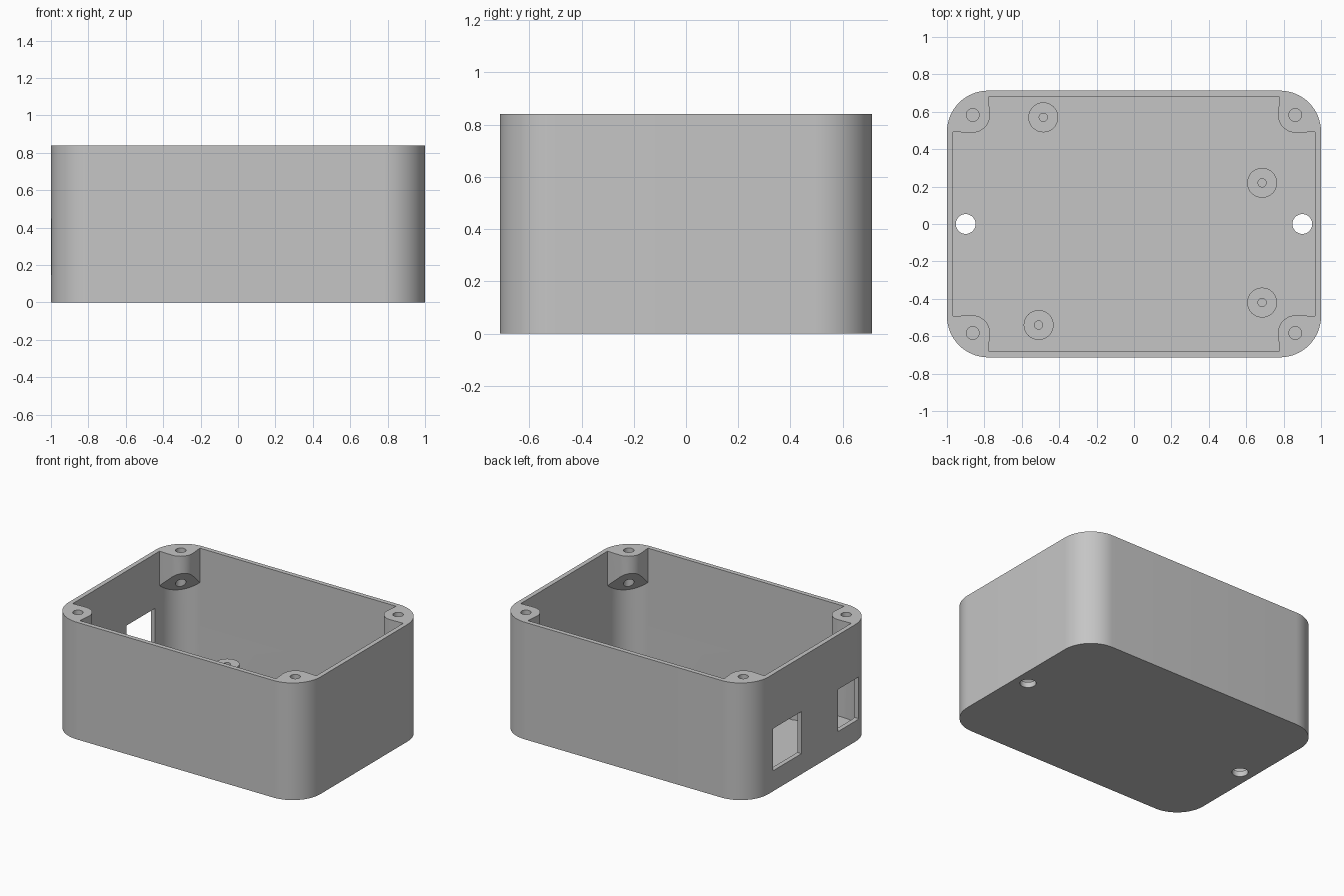
import bpy
import bmesh
from math import cos, sin, pi, radians, sqrt

if "Cube" in bpy.data.objects:
    bpy.data.objects.remove(bpy.data.objects["Cube"], do_unlink=True)

HX, HY, H = 1.0, 0.713, 0.84      # half length, half depth, height
WALL, FLOOR, R = 0.033, 0.04, 0.22

grey = bpy.data.materials.new("plain grey")
grey.use_nodes = True
colour = (0.56, 0.56, 0.56, 1)
grey.diffuse_color = colour
grey.node_tree.nodes["Principled BSDF"].inputs["Base Color"].default_value = colour


def arc(cx, cy, r, start, end, steps):
    angles = [radians(start + (end - start) * i / steps) for i in range(steps + 1)]
    return [(cx + r * cos(a), cy + r * sin(a)) for a in angles]


def rounded_rect(hx, hy, r):
    pts = []
    for i, (sx, sy) in enumerate([(1, 1), (-1, 1), (-1, -1), (1, -1)]):
        pts += arc(sx * (hx - r), sy * (hy - r), r, 90 * i, 90 * i + 90, 16)
    return pts


def prism(name, profile, bottom, top):
    """Extrude a profile; bottom may be a height or a function of x and y."""
    low = bottom if callable(bottom) else lambda x, y: bottom
    bm = bmesh.new()
    a = [bm.verts.new((x, y, low(x, y))) for x, y in profile]
    b = [bm.verts.new((x, y, top)) for x, y in profile]
    bm.faces.new(a)
    bm.faces.new(b)
    n = len(profile)
    for i in range(n):
        j = (i + 1) % n
        bm.faces.new((a[i], a[j], b[j], b[i]))
    bmesh.ops.recalc_face_normals(bm, faces=bm.faces)
    mesh = bpy.data.meshes.new(name)
    bm.to_mesh(mesh)
    bm.free()
    mesh.materials.append(grey)
    obj = bpy.data.objects.new(name, mesh)
    bpy.context.collection.objects.link(obj)
    return obj


def cylinder(name, x, y, r, bottom, top):
    return prism(name, arc(x, y, r, 0, 360, 32)[:-1], bottom, top)


def combine(target, tool, operation):
    """Apply a boolean and discard the tool."""
    tool.hide_render = True
    mod = target.modifiers.new("combine", "BOOLEAN")
    mod.operation, mod.solver, mod.object = operation, "EXACT", tool
    graph = bpy.context.evaluated_depsgraph_get()
    result = bpy.data.meshes.new_from_object(target.evaluated_get(graph))
    target.modifiers.clear()
    target.data = result
    bpy.data.objects.remove(tool, do_unlink=True)


def finish(obj):
    bpy.ops.object.select_all(action="DESELECT")
    obj.select_set(True)
    bpy.context.view_layer.objects.active = obj
    bpy.ops.object.shade_smooth_by_angle(angle=radians(30))


# Open box with rounded corners
body = prism("enclosure_body", rounded_rect(HX, HY, R), 0, H)
cavity = prism("cavity_cutter", rounded_rect(HX - WALL, HY - WALL, R - WALL), FLOOR, H + 0.2)
combine(body, cavity, "DIFFERENCE")

# Corner screw posts with sloping undersides
PX, PY, PR = 0.865, 0.583, 0.095
post_profile = (arc(PX, PY, PR, 180, 270, 12)
                + arc(HX - R, HY - R, R - 0.015, 0, 90, 16))


def underside(x, y):
    return 0.72 - 1.2 * ((abs(x) + abs(y)) / sqrt(2) - 0.926)


for sx in (-1, 1):
    for sy in (-1, 1):
        post = prism("screw_post", [(sx * x, sy * y) for x, y in post_profile], underside, H)
        combine(body, post, "UNION")
        hole = cylinder("screw_hole_cutter", sx * PX * 0.997, sy * PY, 0.034, 0.4, H + 0.1)
        combine(body, hole, "DIFFERENCE")

# Mounting holes through the floor
for sx in (-1, 1):
    combine(body, cylinder("mount_hole_cutter", sx * 0.9, 0, 0.053, -0.1, 0.2), "DIFFERENCE")

# Connector windows in the right wall
for y0, y1 in ((0.12, 0.443), (-0.535, -0.295)):
    outline = [(-1.1, y0), (-0.93, y0), (-0.93, y1), (-1.1, y1)]
    combine(body, prism("window_cutter", outline, 0.147, 0.449), "DIFFERENCE")
finish(body)

# Board standoffs on the floor
places = [(-0.485, 0.57), (-0.51, -0.54), (0.685, 0.22), (0.685, -0.42)]
for i, (x, y) in enumerate(places, 1):
    standoff = cylinder(f"standoff_{i}", x, y, 0.08, FLOOR - 0.01, 0.13)
    combine(standoff, cylinder("pilot_cutter", x, y, 0.022, FLOOR, 0.3), "DIFFERENCE")
    finish(standoff)
